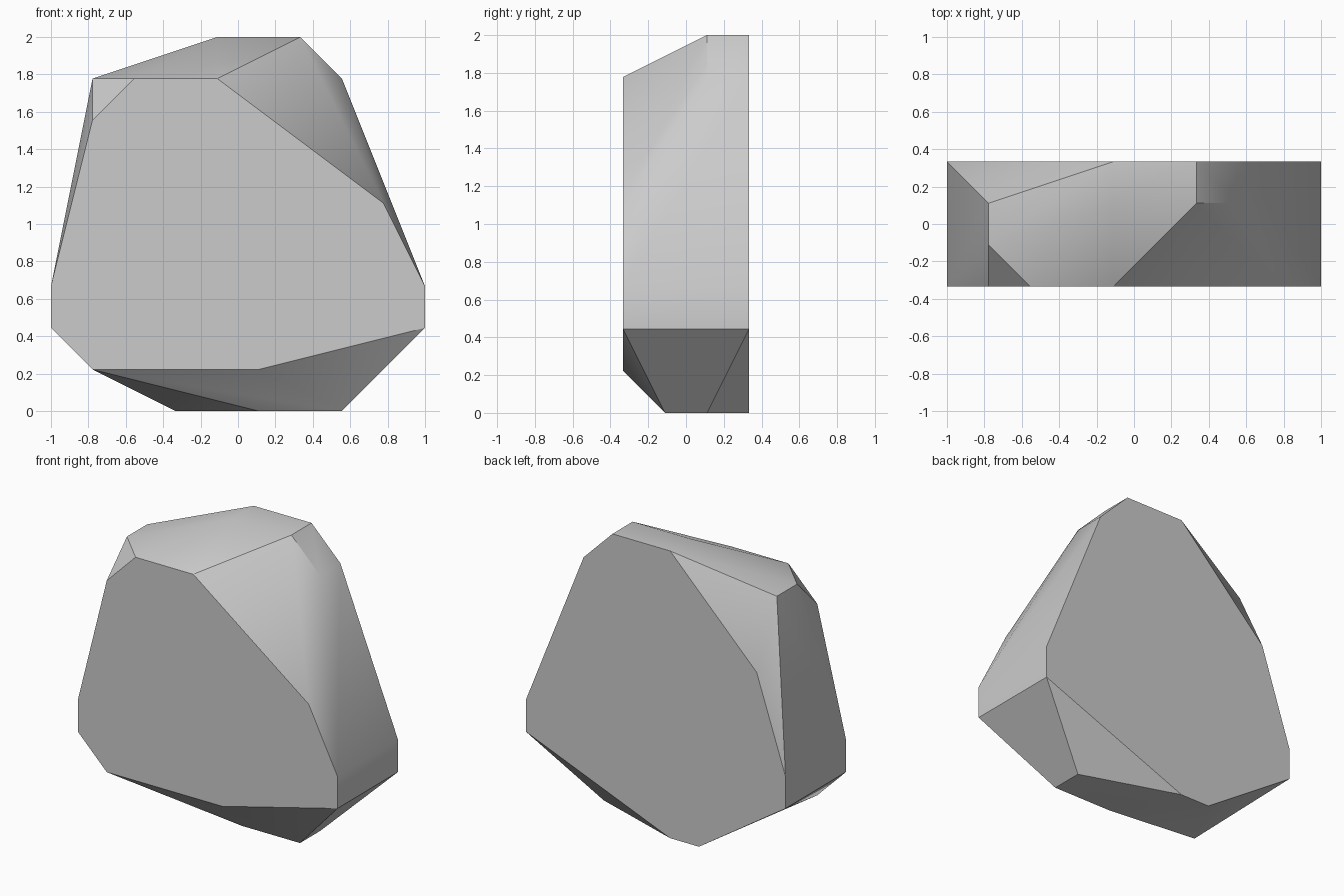
import bpy
import bmesh
import math

# Remove the default cube only
default_cube = bpy.data.objects.get("Cube")
if default_cube:
    bpy.data.objects.remove(default_cube, do_unlink=True)

UNIT = 1 / 9  # all corners sit on a regular lattice


def make_material(name, color):
    material = bpy.data.materials.new(name)
    material.use_nodes = True
    material.diffuse_color = color
    material.node_tree.nodes["Principled BSDF"].inputs["Base Color"].default_value = color
    return material


# Outlines as (x, z) corners on four slices through the thickness
front_outline = [(-7, 14), (-5, 16), (-1, 16), (7, 10), (9, 6),
                 (9, 4), (1, 2), (-7, 2), (-9, 4), (-9, 6)]
front_bevel = [(-7, 16), (1, 0), (5, 0)]
back_bevel = [(-7, 16), (-1, 18), (3, 18), (5, 16), (5, 0)]
back_outline = [(-7, 12), (-1, 18), (3, 18), (5, 16), (9, 6),
                (9, 4), (-1, 0), (-3, 0), (-9, 4), (-9, 6)]
slices = {-3: front_outline, -1: front_bevel, 1: back_bevel, 3: back_outline}


def build_boulder(name, material):
    # Wrap the slice corners in one convex skin
    bm = bmesh.new()
    for y, outline in slices.items():
        for x, z in outline:
            bm.verts.new((x * UNIT, y * UNIT, z * UNIT))
    hull = bmesh.ops.convex_hull(bm, input=bm.verts[:])
    loose = {item for key in ("geom_interior", "geom_unused") for item in hull[key]
             if isinstance(item, bmesh.types.BMVert)}
    bmesh.ops.delete(bm, geom=list(loose), context="VERTS")

    # Merge coplanar triangles into clean facets
    bmesh.ops.dissolve_limit(bm, angle_limit=math.radians(0.5),
                             verts=bm.verts[:], edges=bm.edges[:])
    bmesh.ops.recalc_face_normals(bm, faces=bm.faces[:])
    mesh = bpy.data.meshes.new(name)
    bm.to_mesh(mesh)
    bm.free()
    mesh.materials.append(material)
    boulder = bpy.data.objects.new(name, mesh)
    bpy.context.collection.objects.link(boulder)
    return boulder


stone_grey = make_material("stone_grey", (0.6, 0.6, 0.6, 1))
boulder = build_boulder("boulder", stone_grey)

# Soften shallow creases, keep the steep ones sharp
bpy.ops.object.select_all(action="DESELECT")
boulder.select_set(True)
bpy.context.view_layer.objects.active = boulder
bpy.ops.object.shade_smooth_by_angle(angle=math.radians(30))
